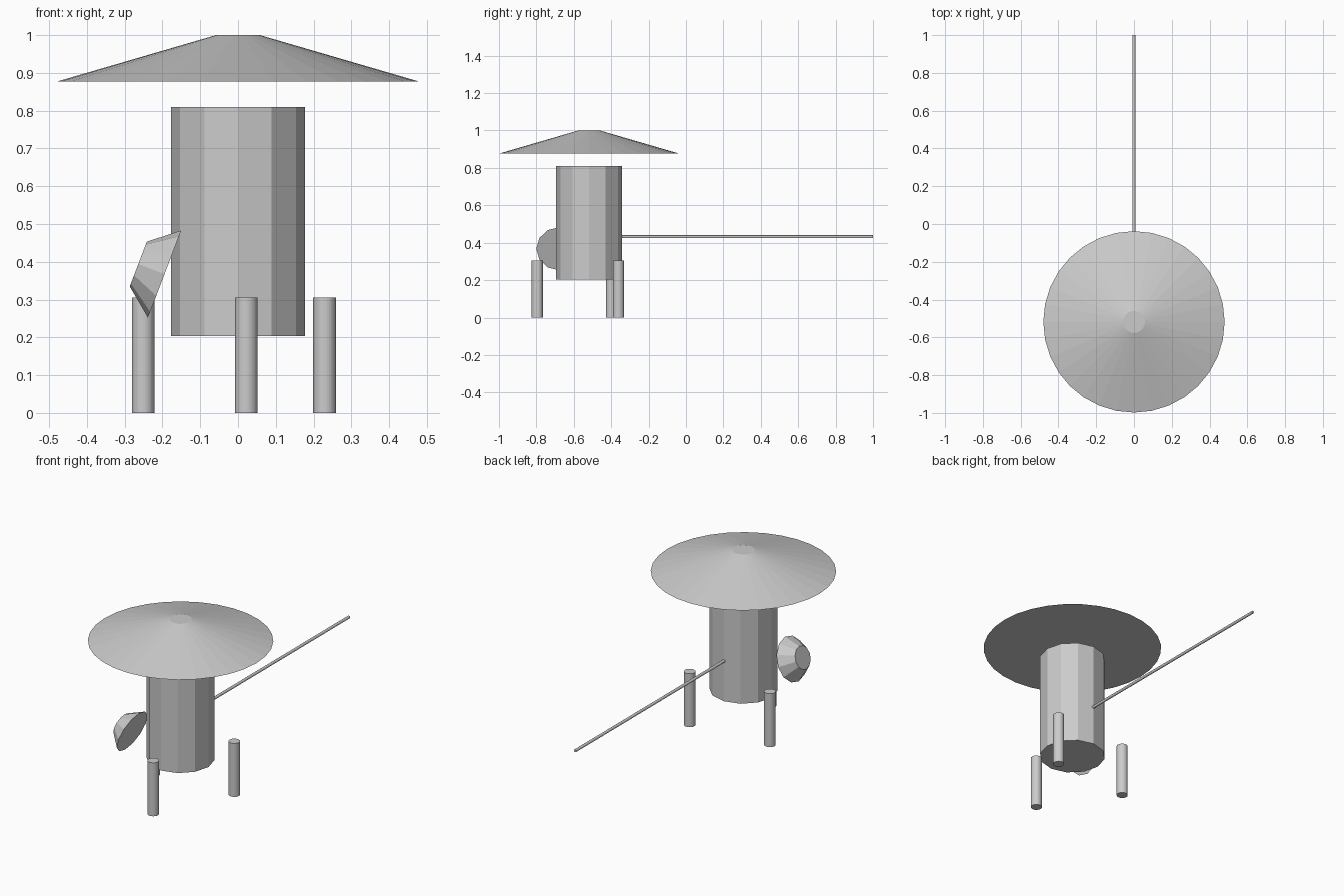
import bpy, math
from mathutils import Vector

if "Cube" in bpy.data.objects:
    bpy.data.objects.remove(bpy.data.objects["Cube"])

AXIS_Y = -0.518  # centre line of the body


def frustum(name, start, end, r1, r2, sides):
    """Flat-faced closed cone or cylinder running from start to end."""
    a, b = Vector(start), Vector(end)
    d = b - a
    bpy.ops.mesh.primitive_cone_add(
        vertices=sides, radius1=r1, radius2=r2, depth=d.length,
        location=(a + b) / 2,
        rotation=Vector((0, 0, 1)).rotation_difference(d).to_euler())
    ob = bpy.context.object
    ob.name = name
    return ob


# Twelve-sided body
frustum("body", (0, AXIS_Y, 0.203), (0, AXIS_Y, 0.81), 0.177, 0.177, 12)

# Wide conical shade floating above the body
frustum("sun_shade", (0, AXIS_Y, 0.877), (0, AXIS_Y, 1.0), 0.48, 0.058, 32)

# Long thin boom at the back
frustum("boom", (0, -0.35, 0.432), (0, 1.0, 0.432), 0.008, 0.008, 16)

# Tilted dish on the left front
frustum("dish", (-0.1945, -0.677, 0.3675), (-0.264, -0.677, 0.394), 0.1235, 0.0635, 12)

# Three legs evenly spaced around the body
for i in range(3):
    ang = math.radians(-85.5 + 120 * i)
    x, y = 0.278 * math.cos(ang), AXIS_Y + 0.278 * math.sin(ang)
    frustum(f"leg_{i + 1}", (x, y, 0), (x, y, 0.305), 0.03, 0.03, 32)
